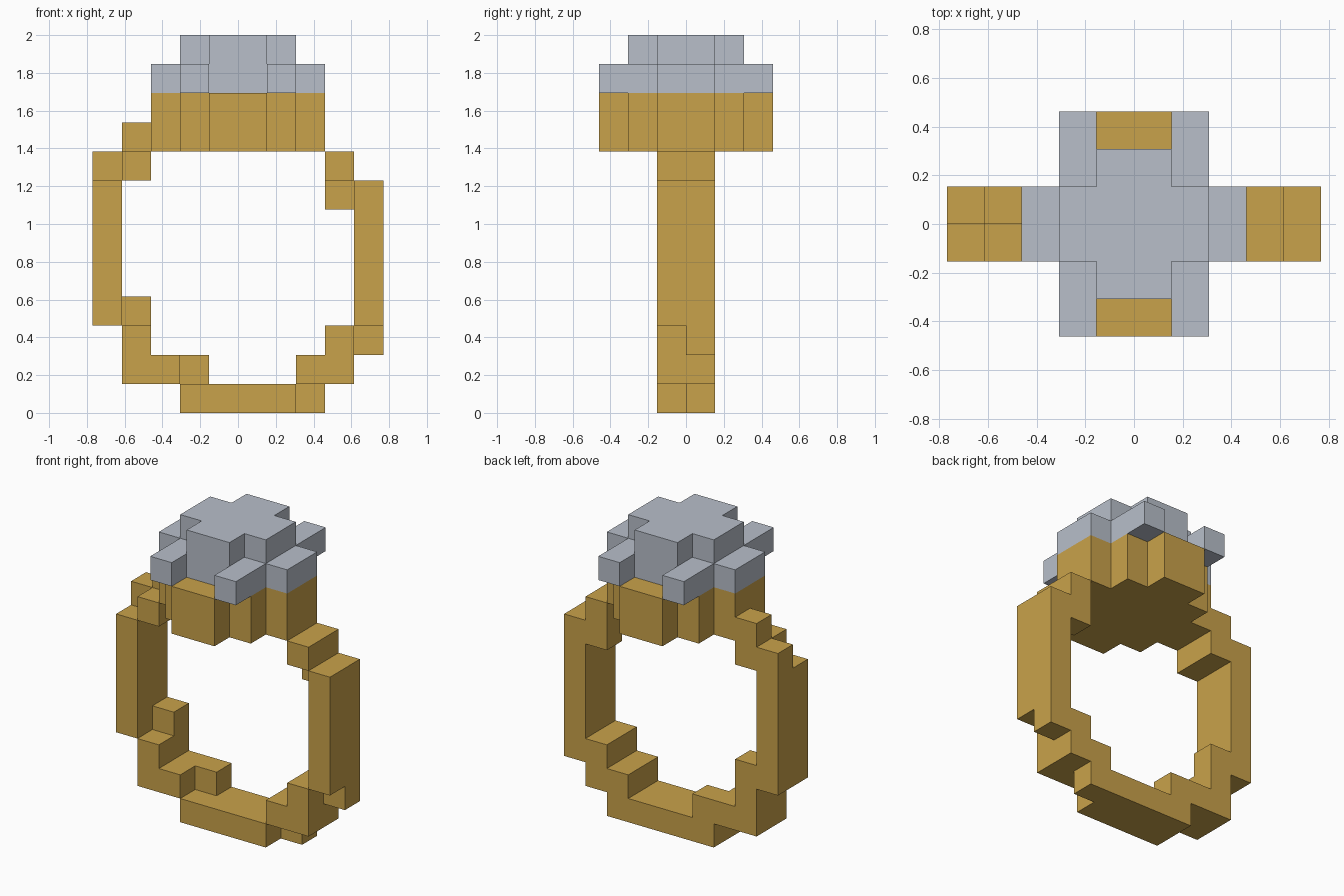
import bpy, bmesh
from mathutils import Vector

if "Cube" in bpy.data.objects:
    bpy.data.objects.remove(bpy.data.objects["Cube"])

S = 2 / 13  # edge length of one cube; the model is 13 cubes tall


def material(name, rgb):
    m = bpy.data.materials.new(name)
    m.diffuse_color = (*rgb, 1)
    m.use_nodes = True
    m.node_tree.nodes["Principled BSDF"].inputs["Base Color"].default_value = m.diffuse_color
    return m


gold = material("gold", (0.584, 0.361, 0.069))
silver = material("pale_grey", (0.479, 0.521, 0.591))


def block(x0, x1, y0, y1, z0, z1):
    """Cells of a box given by its edges in cube units."""
    return {(x, y, z) for x in range(x0, x1)
            for y in range(y0, y1) for z in range(z0, z1)}


def build(name, cells, solid, mat):
    """Outer skin of a group of cubes, leaving out faces hidden by neighbours."""
    bm = bmesh.new()
    verts = {}

    def vert(p):
        key = tuple(p)
        if key not in verts:
            verts[key] = bm.verts.new(Vector(key) * S)
        return verts[key]

    for c in sorted(cells):
        for axis in range(3):
            for side in (0, 1):
                n = list(c)
                n[axis] += 2 * side - 1
                if tuple(n) in solid:
                    continue
                u, v = (axis + 1) % 3, (axis + 2) % 3
                corners = []
                for du, dv in ((0, 0), (1, 0), (1, 1), (0, 1)):
                    p = list(c)
                    p[axis] += side
                    p[u] += du
                    p[v] += dv
                    corners.append(vert(p))
                bm.faces.new(corners if side else corners[::-1])
    # merge coplanar squares into clean flat faces
    bmesh.ops.dissolve_limit(bm, angle_limit=0.01, verts=bm.verts[:], edges=bm.edges[:])
    me = bpy.data.meshes.new(name)
    bm.to_mesh(me)
    bm.free()
    me.materials.append(mat)
    bpy.context.collection.objects.link(bpy.data.objects.new(name, me))


# Band: front and back layers differ a little; boxes are (x0, x1, z0, z1)
front = [(-2, 2, 0, 1), (-4, -2, 1, 2), (-4, -3, 2, 3), (-5, -4, 3, 8),
         (-4, -3, 8, 9), (2, 4, 1, 2), (3, 4, 2, 3), (4, 5, 3, 8), (3, 4, 8, 9)]
back = [(-2, 3, 0, 1), (-4, -1, 1, 2), (-4, -3, 2, 4), (-5, -4, 3, 9),
        (-4, -3, 8, 10), (2, 4, 1, 2), (3, 4, 2, 3), (4, 5, 2, 8), (3, 4, 7, 9)]
band = set()
for y, layer in ((-1, front), (0, back)):
    for x0, x1, z0, z1 in layer:
        band |= block(x0, x1, y, y + 1, z0, z1)

# Setting: stepped round base holding the stone
base = set()
for half_x, half_y in ((1, 3), (2, 2), (3, 1)):
    base |= block(-half_x, half_x, -half_y, half_y, 9, 11)

# Stone: cross-shaped crown over a lower tier with side arms and four prongs
stone = block(-2, 2, -1, 1, 12, 13) | block(-1, 1, -2, 2, 12, 13)
stone |= block(-3, 3, -1, 1, 11, 12) | block(-1, 1, -2, 2, 11, 12)
for x in (-2, 1):
    for y in (-3, 1):
        stone |= block(x, x + 1, y, y + 2, 11, 12)

solid = band | base | stone
build("ring_band", band, solid, gold)
build("setting_base", base, solid, gold)
build("stone", stone, solid, silver)
